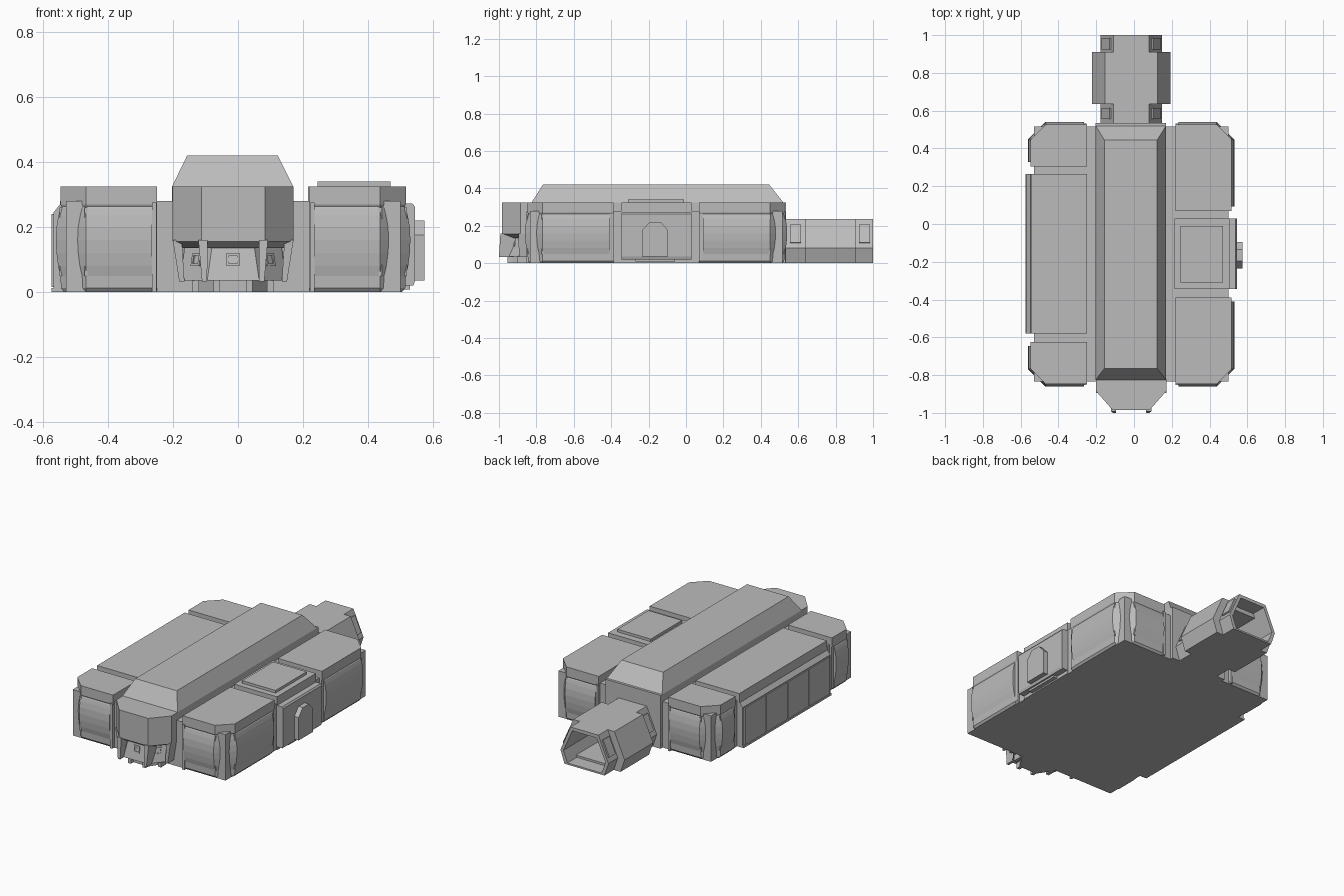
import bpy, bmesh
from mathutils import Vector

if "Cube" in bpy.data.objects:
    bpy.data.objects.remove(bpy.data.objects["Cube"])

GREY = (0.5, 0.5, 0.5, 1)
mat = bpy.data.materials.new("hull grey")
mat.use_nodes = True
mat.diffuse_color = GREY
mat.node_tree.nodes["Principled BSDF"].inputs["Base Color"].default_value = GREY


def finish(name, bm):
    bmesh.ops.recalc_face_normals(bm, faces=bm.faces)
    mesh = bpy.data.meshes.new(name)
    bm.to_mesh(mesh)
    bm.free()
    mesh.materials.append(mat)
    ob = bpy.data.objects.new(name, mesh)
    bpy.context.collection.objects.link(ob)
    return ob


def loft(name, rings, closed=False):
    """Skin a run of equal rings; cap the ends, or join last to first."""
    bm = bmesh.new()
    vs = [[bm.verts.new(p) for p in r] for r in rings]
    n = len(vs[0])
    pairs = list(zip(vs, vs[1:])) + ([(vs[-1], vs[0])] if closed else [])
    for a, b in pairs:
        for i in range(n):
            j = (i + 1) % n
            bm.faces.new((a[i], a[j], b[j], b[i]))
    if not closed:
        bm.faces.new(vs[0])
        bm.faces.new(vs[-1])
    return finish(name, bm)


def rect(x0, x1, y0, y1, z):
    return [(x0, y0, z), (x1, y0, z), (x1, y1, z), (x0, y1, z)]


def box(name, x0, x1, y0, y1, z0, z1):
    return loft(name, [rect(x0, x1, y0, y1, z0), rect(x0, x1, y0, y1, z1)])


def along_x(name, yz, x0, x1):
    return loft(name, [[(x, y, z) for y, z in yz] for x in (x0, x1)])


def along_y(name, xz, y0, y1):
    return loft(name, [[(x, y, z) for x, z in xz] for y in (y0, y1)])


CX = -0.015   # centre line of the hull
TOP = 0.325   # height of the module roofs

# Base slab filling the gaps between modules
box("base_slab", -0.53, 0.5, -0.835, 0.515, 0, 0.28)

# Central spine with its hipped roof
loft("spine", [rect(-0.203, 0.17, -0.825, 0.52, 0),
               rect(-0.203, 0.17, -0.825, 0.52, TOP),
               rect(-0.157, 0.123, -0.765, 0.445, 0.42)])
box("spine_back_wall", -0.203, 0.17, 0.5, 0.535, 0, TOP)

# Corner modules: a straight body and a bulging wall panel
BULGE = [(0, -0.01), (0.012, 0), (0.05, 0.002), (0.08, 0.009), (0.12, 0.014),
         (0.16, 0.016), (0.2, 0.014), (0.235, 0.008), (0.258, 0.002), (0.27, -0.006)]


def footprint(sx, inner, outer, mid, end, d, z):
    sy = 1 if end > mid else -1
    c = 0.077
    return [(sx * inner + CX, mid, z), (sx * (outer + d) + CX, mid, z),
            (sx * (outer + d) + CX, end - sy * c, z),
            (sx * (outer - c) + CX, end + sy * d, z), (sx * inner + CX, end + sy * d, z)]


for side, sx, mids in (("right", -1, (-0.625, 0.305)), ("left", 1, (-0.388, 0.07))):
    for place, mid, end in zip(("front", "back"), mids, (-0.845, 0.525)):
        sy = 1 if end > mid else -1
        tag = place + "_" + side
        loft("module_body_" + tag,
             [footprint(sx, 0.235, 0.53, mid, end, d, z)
              for z, d in ((0, -0.012), (0.012, -0.002), (0.262, -0.002), (0.27, 0.002), (TOP, 0.002))])
        loft("module_panel_" + tag,
             [footprint(sx, 0.25, 0.53, mid + sy * 0.022, end, d, z) for z, d in BULGE])
        # Upright seams framing the corner facet
        for u, v in ((0.53, end - sy * 0.077), (0.453, end)):
            x = sx * u + CX
            box("corner_seam_" + tag, x - 0.005, x + 0.005, v - 0.005, v + 0.005, 0.05, 0.26)
        box("end_post_" + tag, *sorted((sx * 0.236 + CX, sx * 0.25 + CX)),
            *sorted((end - sy * 0.03, end + sy * 0.008)), 0, 0.275)

# Long bay on the right with four wall panels
along_y("long_bay", [(-0.25, 0), (-0.568, 0), (-0.568, 0.245), (-0.548, 0.27),
                     (-0.545, TOP), (-0.25, TOP)], -0.58, 0.265)
for i in range(4):
    y = -0.565 + i * 0.205
    box("long_bay_panel", -0.575, -0.566, y, y + 0.2, 0.015, 0.24)
box("long_bay_sill", -0.575, -0.55, -0.58, 0.265, 0, 0.012)

# Entry bay on the left with roof hatch, arched door and step
box("entry_bay", 0.215, 0.505, -0.345, 0.03, 0, TOP)
along_y("entry_bay_front", [(0.48, 0.02), (0.54, 0.02), (0.545, 0.035), (0.545, 0.262),
                            (0.538, 0.272), (0.48, 0.272)], -0.345, 0.03)
box("entry_step", 0.48, 0.53, -0.27, -0.06, 0.008, 0.022)
box("roof_hatch", 0.245, 0.47, -0.31, -0.01, TOP - 0.01, 0.341)
along_x("arched_door", [(-0.235, 0.035), (-0.095, 0.035), (-0.095, 0.175), (-0.135, 0.22),
                        (-0.195, 0.22), (-0.235, 0.175)], 0.54, 0.574)

# Nose: faceted upper cabin
def nose_ring(w, w2, y, z):
    return [(CX - w, -0.82, z), (CX - w, min(y + 0.1, -0.82), z), (CX - w2, y, z),
            (CX + w2, y, z), (CX + w, min(y + 0.1, -0.82), z), (CX + w, -0.82, z)]


loft("nose_cabin", [nose_ring(0.186, 0.098, -0.985, 0.155), nose_ring(0.186, 0.098, -0.985, TOP)])
loft("nose_underside", [nose_ring(0.165, 0.075, -0.955, 0.135), nose_ring(0.186, 0.098, -0.985, 0.156)])
# Lower cabin, set back and leaning, with a foot
loft("nose_lower", [nose_ring(0.16, 0.08, -0.967, 0.035), nose_ring(0.15, 0.065, -0.945, 0.14)])
loft("nose_foot", [nose_ring(0.125, 0.06, -0.93, 0), nose_ring(0.125, 0.06, -0.93, 0.04)])

# Slanted fins at the cabin corners
for sx in (-1, 1):
    for bx, by, tx, ty in ((0.088, -0.992, 0.093, -0.978), (0.158, -0.885, 0.172, -0.882)):
        rings = []
        for x, y, z, h in ((bx, by, 0.033, 0.008), (tx, ty, 0.16, 0.014)):
            x = CX + sx * x
            rings.append(rect(x - h, x + h, y - h, y + 0.07, z))
        loft("nose_fin", rings)

# Framed windows on the three lower cabin faces
def window(centre, right):
    right = Vector(right).normalized()
    out = Vector((right.y, -right.x, 0))
    up = (Vector((0, 0, 1)) - out * 0.2).normalized()
    c = Vector(centre)

    def loop(w, h, d):
        return [c + right * (a * w) + up * (b * h) + out * d
                for a, b in ((-1, -1), (1, -1), (1, 1), (-1, 1))]
    loft("window_frame", [loop(0.02, 0.02, -0.005), loop(0.02, 0.02, 0.006),
                          loop(0.012, 0.012, 0.006), loop(0.012, 0.012, -0.005)], True)
    loft("window_pane", [loop(0.012, 0.006, -0.004), loop(0.012, 0.006, 0.002)])


window((CX, -0.953, 0.1), (1, 0, 0))
for sx in (-1, 1):
    window((CX + sx * 0.111, -0.903, 0.1), (0.085, sx * 0.1, 0))
    for x, y in ((0.05, -0.955), (0.115, -0.9)):
        box("landing_post", CX + sx * x - 0.01, CX + sx * x + 0.01, y, y + 0.05, 0, 0.04)

# Rear docking tunnel: hollow tube with a wider collar
def tube_ring(top, mid, low, y, t):
    return [(CX - low + t, y, t * 0.5), (CX - mid + t, y, 0.08), (CX - top + t * 0.6, y, 0.235 - t),
            (CX + top - t * 0.6, y, 0.235 - t), (CX + mid - t, y, 0.08), (CX + low - t, y, t * 0.5)]


def tunnel(name, top, mid, low, y0, y1, t):
    loft(name, [tube_ring(top, mid, low, y0, 0), tube_ring(top, mid, low, y1, 0),
                tube_ring(top, mid, low, y1, t), tube_ring(top, mid, low, y0, t)], True)


tunnel("tunnel_tube", 0.094, 0.162, 0.135, 0.52, 1.0, 0.02)
tunnel("tunnel_collar", 0.139, 0.208, 0.18, 0.635, 0.91, 0.045)
# Clamp plates on the tunnel shoulders
for sx in (-1, 1):
    for y in (0.555, 0.925):
        loft("tunnel_clamp", [[(CX + sx * (x + o), yy, z + o * 0.45) for x, z, yy in
                               ((0.108, 0.203, y), (0.15, 0.107, y),
                                (0.15, 0.107, y + 0.06), (0.108, 0.203, y + 0.06))]
                              for o in (-0.008, 0.008)])
